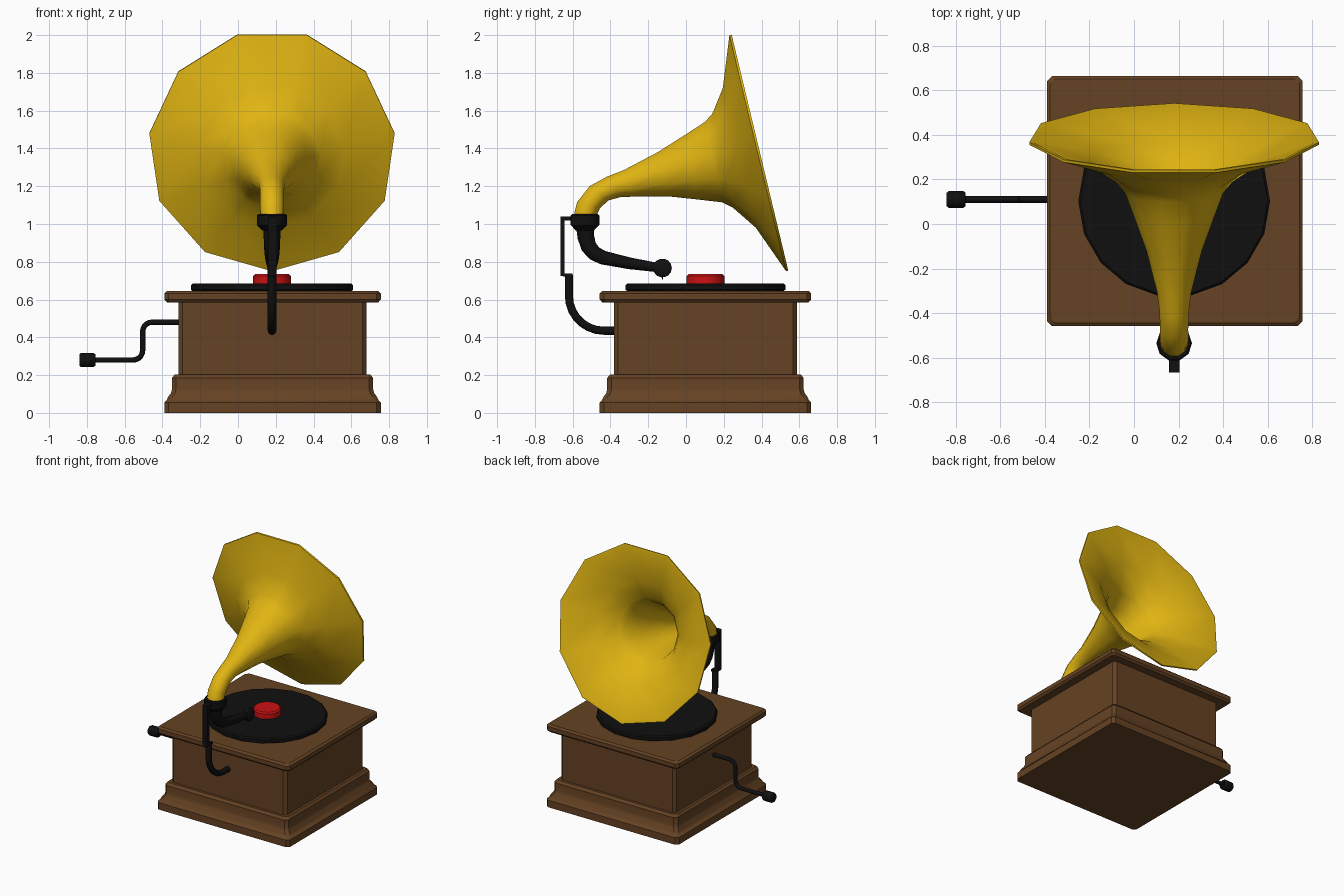
import bpy, bmesh, math
from mathutils import Vector

if "Cube" in bpy.data.objects:
    bpy.data.objects.remove(bpy.data.objects["Cube"], do_unlink=True)

CX, CY = 0.183, 0.103   # centre of the cabinet
X, Y, Z = Vector((1, 0, 0)), Vector((0, 1, 0)), Vector((0, 0, 1))


def material(name, r, g, b):
    m = bpy.data.materials.new(name)
    m.use_nodes = True
    m.diffuse_color = (r, g, b, 1)
    bsdf = m.node_tree.nodes["Principled BSDF"]
    bsdf.inputs["Base Color"].default_value = (r, g, b, 1)
    bsdf.inputs["Roughness"].default_value = 0.6
    return m


WOOD = material("brown wood", 0.13, 0.055, 0.017)
BRASS = material("golden brass", 0.75, 0.46, 0.006)
BLACK = material("black", 0.005, 0.005, 0.005)
RED = material("red label", 0.6, 0.006, 0.006)


def loft(name, rings, mat, caps=True, angle=40):
    """Skin a row of equal-length rings into one object."""
    bm = bmesh.new()
    rows = [[bm.verts.new(p) for p in ring] for ring in rings]
    n = len(rows[0])
    for a, b in zip(rows, rows[1:]):
        for i in range(n):
            j = (i + 1) % n
            bm.faces.new((a[i], a[j], b[j], b[i]))
    if caps:
        bm.faces.new(rows[0][::-1])
        bm.faces.new(rows[-1])
    bmesh.ops.recalc_face_normals(bm, faces=bm.faces)
    me = bpy.data.meshes.new(name)
    bm.to_mesh(me)
    bm.free()
    me.materials.append(mat)
    me.shade_smooth()
    me.set_sharp_from_angle(angle=math.radians(angle))
    ob = bpy.data.objects.new(name, me)
    bpy.context.collection.objects.link(ob)
    return ob


def circle(c, u, v, r, n):
    return [c + r * (math.cos(t) * u + math.sin(t) * v)
            for t in (2 * math.pi * i / n for i in range(n))]


def turned(name, centre, axis, u, profile, n, mat):
    """Lathe a (radius, distance along axis) profile."""
    v = axis.cross(u)
    return loft(name, [circle(centre + axis * h, u, v, r, n) for r, h in profile], mat)


def sweep(name, points, radii, side, mat, n=10):
    """Round tube along a path lying in the plane square to side."""
    pts = [Vector(p) for p in points]
    rings = []
    for i, p in enumerate(pts):
        t = Vector()
        if i > 0:
            t += (p - pts[i - 1]).normalized()
        if i < len(pts) - 1:
            t += (pts[i + 1] - p).normalized()
        rings.append(circle(p, side, t.normalized().cross(side), radii[i], n))
    return loft(name, rings, mat)


def moulding(name, profile, cut=0.022):
    """Stack of corner-cut rectangles from (inset, height) pairs."""
    rings = []
    for d, z in profile:
        a, b = 0.573 - d, 0.56 - d
        q = [(a, b - cut), (a - cut, b), (cut - a, b), (-a, b - cut),
             (-a, cut - b), (cut - a, -b), (a - cut, -b), (a, cut - b)]
        rings.append([Vector((CX + x, CY + y, z)) for x, y in q])
    return loft(name, rings, WOOD, angle=30)


def bend(centre, u, v, r, steps=5):
    """Quarter arc from centre + r*u to centre + r*v."""
    c = Vector(centre)
    return [c + r * (math.cos(t) * u + math.sin(t) * v)
            for t in (math.pi / 2 * i / steps for i in range(steps + 1))]


# Cabinet
moulding("cabinet_base", [(0, 0), (0, 0.055), (0.012, 0.066), (0.02, 0.085),
                          (0.035, 0.105), (0.04, 0.125), (0.04, 0.185), (0.055, 0.203)])
moulding("cabinet_body", [(0.075, 0.19), (0.075, 0.6)])
moulding("cabinet_lid", [(0.014, 0.585), (0, 0.6), (0, 0.632), (0.014, 0.645)])

# Record and its label
plate = Vector((0.18, 0.103, 0))
turned("record", plate, Z, X, [(0.42, 0.645), (0.43, 0.652), (0.43, 0.676), (0.42, 0.685)], 18, BLACK)
turned("record_label", plate, Z, X, [(0.1, 0.68), (0.1, 0.725), (0.09, 0.735)], 16, RED)

# Crank on the right side
path = [Vector((-0.3, 0.11, 0.48))]
path += bend((-0.455, 0.11, 0.43), Z, -X, 0.05)
path += bend((-0.555, 0.11, 0.33), X, -Z, 0.05)
path += [Vector((-0.77, 0.11, 0.28))]
sweep("crank_rod", path, [0.015] * len(path), Y, BLACK)
turned("crank_knob", Vector((-0.84, 0.11, 0.28)), X, Y,
       [(0.03, 0), (0.038, 0.01), (0.038, 0.075), (0.03, 0.085)], 12, BLACK)

# Bracket holding the horn
path = [Vector((CX - 0.003, -0.62, 0.73)), Vector((CX - 0.003, -0.62, 0.62))]
path += bend((CX - 0.003, -0.435, 0.62), -Y, -Z, 0.185, 7)
path += [Vector((CX - 0.003, -0.37, 0.435))]
sweep("bracket_pipe", path, [0.0225] * len(path), X, BLACK)


def block(name, y0, y1, z0, z1):
    quad = [(0.158, y0), (0.203, y0), (0.203, y1), (0.158, y1)]
    loft(name, [[Vector((x, y, z)) for x, y in quad] for z in (z0, z1)], BLACK)


block("bracket_strip", -0.665, -0.644, 0.725, 1.04)
block("bracket_top", -0.65, -0.58, 1.018, 1.04)
block("bracket_foot", -0.65, -0.6, 0.722, 0.738)

# Collar, tone arm and pickup
HX = 0.18
turned("horn_collar", Vector((HX, -0.535, 0)), Z, X,
       [(0.05, 0.965), (0.07, 0.985), (0.08, 0.995), (0.08, 1.045), (0.072, 1.052)], 10, BLACK)
arm = [(-0.535, 0.985, 0.047), (-0.53, 0.93, 0.044), (-0.515, 0.88, 0.042), (-0.485, 0.845, 0.04),
       (-0.44, 0.822, 0.037), (-0.3, 0.792, 0.031), (-0.14, 0.768, 0.024)]
sweep("tone_arm", [(HX, y, z) for y, z, r in arm], [r for y, z, r in arm], X, BLACK, 12)
turned("pickup_head", Vector((HX - 0.025, -0.125, 0.767)), X, Y,
       [(0.04, 0), (0.05, 0.008), (0.05, 0.042), (0.04, 0.05)], 14, BLACK)
turned("needle", Vector((HX, -0.125, 0.705)), Z, X, [(0.003, 0), (0.006, 0.03)], 6, BLACK)


# Horn: upper and lower outline points of each eleven-sided ring
def horn_ring(up, low, shrink=0.0, shift=0.0):
    a, b = Vector((HX, *up)), Vector((HX, *low))
    r = (a - b).length / (1 + math.cos(math.pi / 11))
    d = (a - b).normalized()
    centre = b + d * r + X.cross(d) * -shift
    return circle(centre, -d, X, r - shrink, 11)


outline = [((-0.595, 1.04), (-0.475, 1.04)), ((-0.577, 1.115), (-0.455, 1.085)),
           ((-0.51, 1.2), (-0.41, 1.125)), ((-0.42, 1.25), (-0.345, 1.143)),
           ((-0.33, 1.285), (-0.27, 1.145)), ((-0.15, 1.38), (-0.08, 1.145)),
           ((0, 1.475), (0.06, 1.13)), ((0.1, 1.54), (0.19, 1.115)),
           ((0.14, 1.585), (0.25, 1.085)), ((0.195, 1.72), (0.37, 0.98)),
           ((0.23, 2.0), (0.53, 0.75))]
rim = outline[-1]
outer = [horn_ring(*o) for o in outline]
lip = [horn_ring(*rim, shift=0.012), horn_ring(*rim, shrink=0.015, shift=0.012)]
inner = [horn_ring(*o, shrink=0.007, shift=0.01) for o in reversed(outline[:-1])]
loft("horn", outer + lip + inner, BRASS, caps=False, angle=45)
